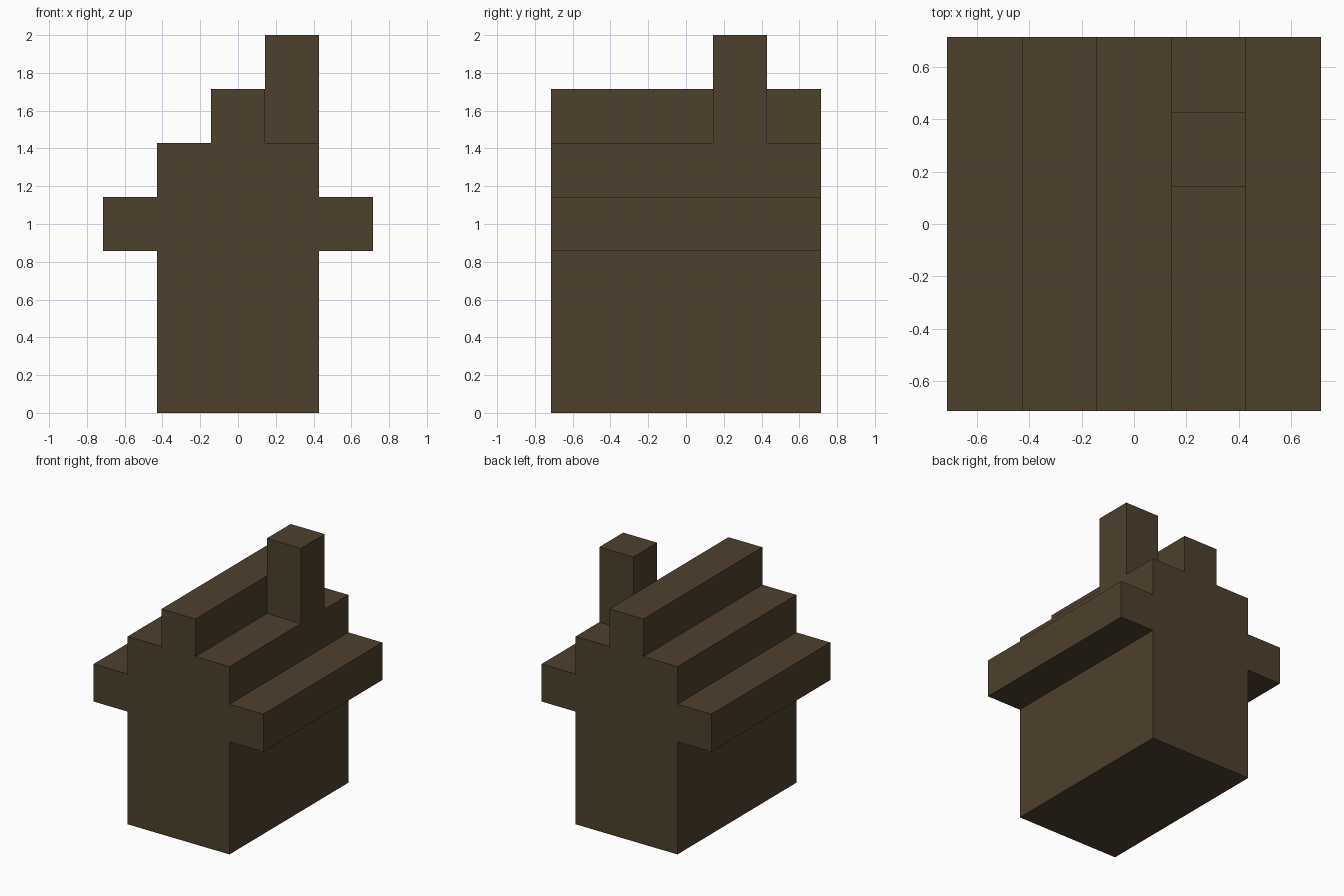
import bpy
import bmesh
from mathutils import Vector

cube = bpy.data.objects.get("Cube")
if cube:
    bpy.data.objects.remove(cube, do_unlink=True)

U = 2 / 7  # one block; the model is seven blocks tall

brown = bpy.data.materials.new("dark brown wood")
brown.use_nodes = True
colour = (0.0762, 0.0513, 0.0262, 1)
brown.diffuse_color = colour
bsdf = next(n for n in brown.node_tree.nodes if n.type == 'BSDF_PRINCIPLED')
bsdf.inputs["Base Color"].default_value = colour
bsdf.inputs["Roughness"].default_value = 0.9


def extrude_along_y(name, profile, y0, y1):
    """Solid from an (x, z) profile in blocks, running from y0 to y1."""
    bm = bmesh.new()
    face = bm.faces.new([bm.verts.new((x * U, y0 * U, z * U)) for x, z in profile])
    ext = bmesh.ops.extrude_face_region(bm, geom=[face], use_keep_orig=True)
    moved = [g for g in ext["geom"] if isinstance(g, bmesh.types.BMVert)]
    bmesh.ops.translate(bm, verts=moved, vec=Vector((0, (y1 - y0) * U, 0)))
    bmesh.ops.recalc_face_normals(bm, faces=bm.faces)
    mesh = bpy.data.meshes.new(name)
    bm.to_mesh(mesh)
    bm.free()
    mesh.materials.append(brown)
    obj = bpy.data.objects.new(name, mesh)
    bpy.context.collection.objects.link(obj)
    return obj


# House: walls, overhanging eaves and stepped roof, mirrored across x
half = [(1.5, 0), (1.5, 3), (2.5, 3), (2.5, 4), (1.5, 4), (1.5, 5), (0.5, 5), (0.5, 6)]
outline = half + [(-x, z) for x, z in reversed(half)]
extrude_along_y("house_body", outline, -2.5, 2.5)

# Chimney on the left roof step, beside the ridge
extrude_along_y("chimney", [(0.5, 5), (1.5, 5), (1.5, 7), (0.5, 7)], 0.5, 1.5)
